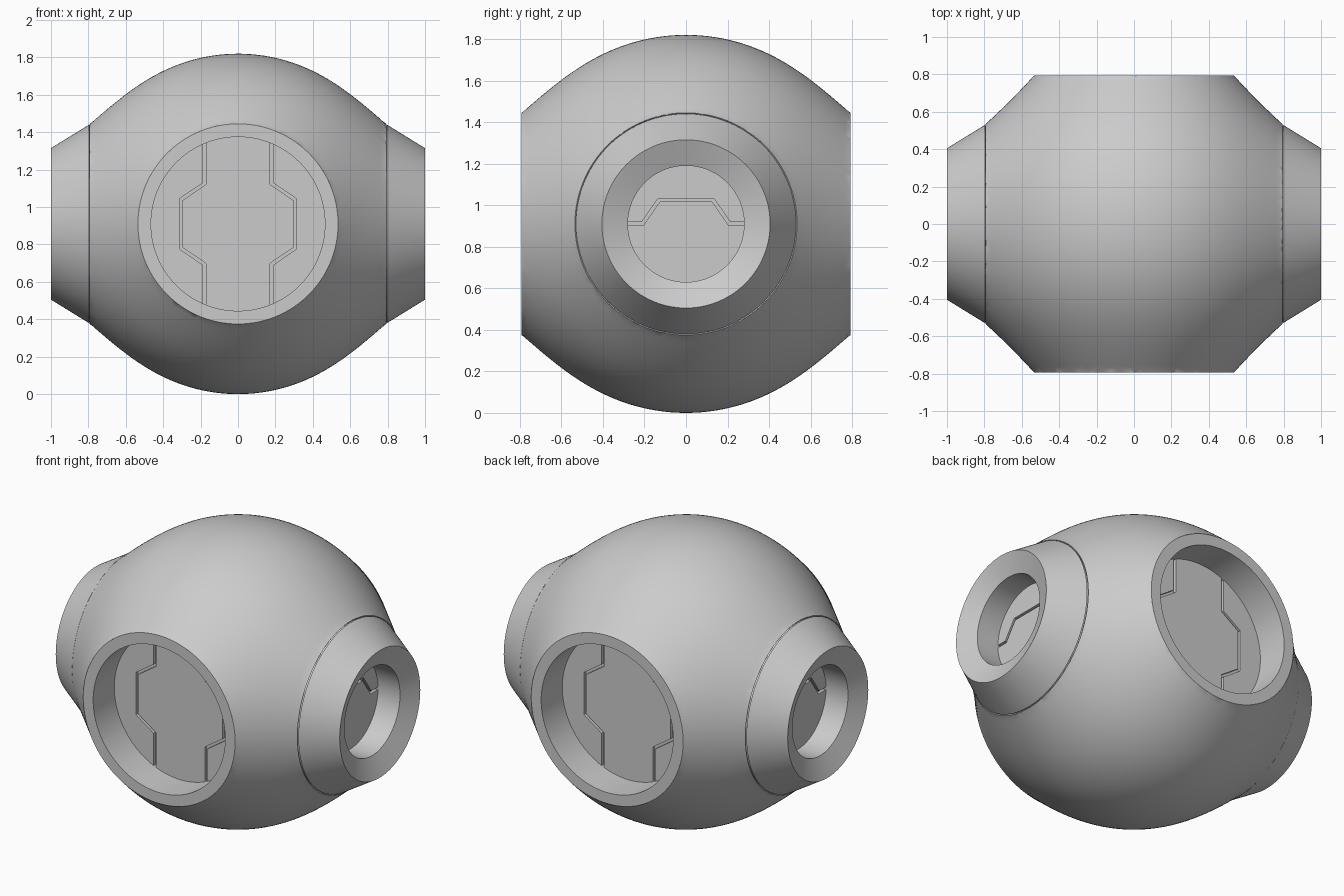
import bpy, bmesh, math
from mathutils import Vector, Matrix

if "Cube" in bpy.data.objects:
    bpy.data.objects.remove(bpy.data.objects["Cube"])

CZ, CUT, RIM = 0.91, 0.793, 0.535


def finish(name, bm, angle=0.0, smooth=True):
    """Make an object; parts are modelled facing +x and turned about z."""
    me = bpy.data.meshes.new(name)
    bm.to_mesh(me)
    bm.free()
    ob = bpy.data.objects.new(name, me)
    bpy.context.collection.objects.link(ob)
    ob.matrix_world = Matrix.Translation((0, 0, CZ)) @ Matrix.Rotation(angle, 4, 'Z')
    if smooth:
        bpy.ops.object.select_all(action='DESELECT')
        ob.select_set(True)
        bpy.context.view_layer.objects.active = ob
        bpy.ops.object.shade_smooth_by_angle(angle=math.radians(25))
    return ob


def lathe(profile, n=128):
    """Spin (radius, x) points around the x axis."""
    bm = bmesh.new()
    vs = [bm.verts.new((x, r, 0)) for r, x in profile]
    es = [bm.edges.new(p) for p in zip(vs, vs[1:])]
    bmesh.ops.spin(bm, geom=vs + es, cent=(0, 0, 0), axis=(1, 0, 0),
                   angle=2 * math.pi, steps=n, use_merge=False)
    bmesh.ops.remove_doubles(bm, verts=bm.verts, dist=1e-5)
    return bm


def groove(points, x0, x1, width):
    """Mitred strip along (y, z) points, extruded from x0 to x1."""
    pts = [Vector(p) for p in points]
    left, right = [], []
    for i, p in enumerate(pts):
        a = (p - pts[i - 1]).normalized() if i else None
        b = (pts[i + 1] - p).normalized() if i < len(pts) - 1 else None
        a, b = a or b, b or a
        t = (a + b).normalized()
        off = Vector((-t.y, t.x)) * (width / 2 / t.dot(a))
        left.append(p + off)
        right.append(p - off)
    bm = bmesh.new()
    face = bm.faces.new([bm.verts.new((x0, q.x, q.y)) for q in left + right[::-1]])
    ext = bmesh.ops.extrude_face_region(bm, geom=[face])
    bmesh.ops.translate(bm, vec=(x1 - x0, 0, 0),
                        verts=[v for v in ext['geom'] if isinstance(v, bmesh.types.BMVert)])
    bmesh.ops.recalc_face_normals(bm, faces=bm.faces)
    return bm


def panel(name, radius, x, lines, angle):
    """Round socket floor with grooves cut into it."""
    bm = lathe([(0, x - 0.06), (radius, x - 0.06), (radius, x), (0, x)])
    bmesh.ops.recalc_face_normals(bm, faces=bm.faces)
    ob = finish(name, bm, angle, False)
    for i, pts in enumerate(lines):
        cutter = finish(f"{name}_groove_cutter_{i}", groove(pts, x - 0.02, x + 0.05, 0.016), angle, False)
        cutter.hide_render = True
        cutter.hide_set(True)
        mod = ob.modifiers.new("groove", 'BOOLEAN')
        mod.operation, mod.solver, mod.object = 'DIFFERENCE', 'EXACT', cutter


# Rounded body, slightly fuller towards the four sockets, cut flat there
bm = bmesh.new()
bmesh.ops.create_icosphere(bm, subdivisions=6, radius=1)
for v in bm.verts:
    d = v.co.normalized()
    v.co = d * (CZ + 0.044 * ((d.x / 0.828) ** 8 + (d.y / 0.828) ** 8))
for n in ((1, 0, 0), (-1, 0, 0), (0, 1, 0), (0, -1, 0)):
    n = Vector(n)
    bmesh.ops.bisect_plane(bm, geom=bm.verts[:] + bm.edges[:] + bm.faces[:],
                           plane_co=n * CUT, plane_no=n, clear_outer=True)
    for v in bm.verts:
        if v.is_boundary and abs(v.co.dot(n) - CUT) < 1e-4:
            v.co = n * CUT + (v.co - n * CUT).normalized() * RIM
finish("body", bm)

# Front and back sockets
side = [(0.18, 0.6), (0.18, 0.215), (0.305, 0.13), (0.305, -0.13), (0.18, -0.215), (0.18, -0.6)]
for name, ang in (("front", -math.pi / 2), ("back", math.pi / 2)):
    bm = lathe([(0.465, 0.52), (0.465, CUT), (RIM, CUT)])
    bmesh.ops.recalc_face_normals(bm, faces=bm.faces)
    finish(f"{name}_socket", bm, ang)
    panel(f"{name}_panel", 0.465, 0.58, [side, [(-y, z) for y, z in side]], ang)

# Left and right collars with funnel mouths
step = [(-0.4, 0), (-0.21, 0), (-0.13, 0.115), (0.13, 0.115), (0.21, 0), (0.4, 0)]
for name, ang in (("right", 0), ("left", math.pi)):
    bm = lathe([(RIM, CUT), (0.522, CUT - 0.012), (0.522, CUT), (0.53, CUT + 0.004),
                (0.405, 1.0), (0.28, 0.945), (0.28, 0.73)])
    bmesh.ops.recalc_face_normals(bm, faces=bm.faces)
    finish(f"{name}_collar", bm, ang)
    panel(f"{name}_panel", 0.28, 0.79, [step], ang)
